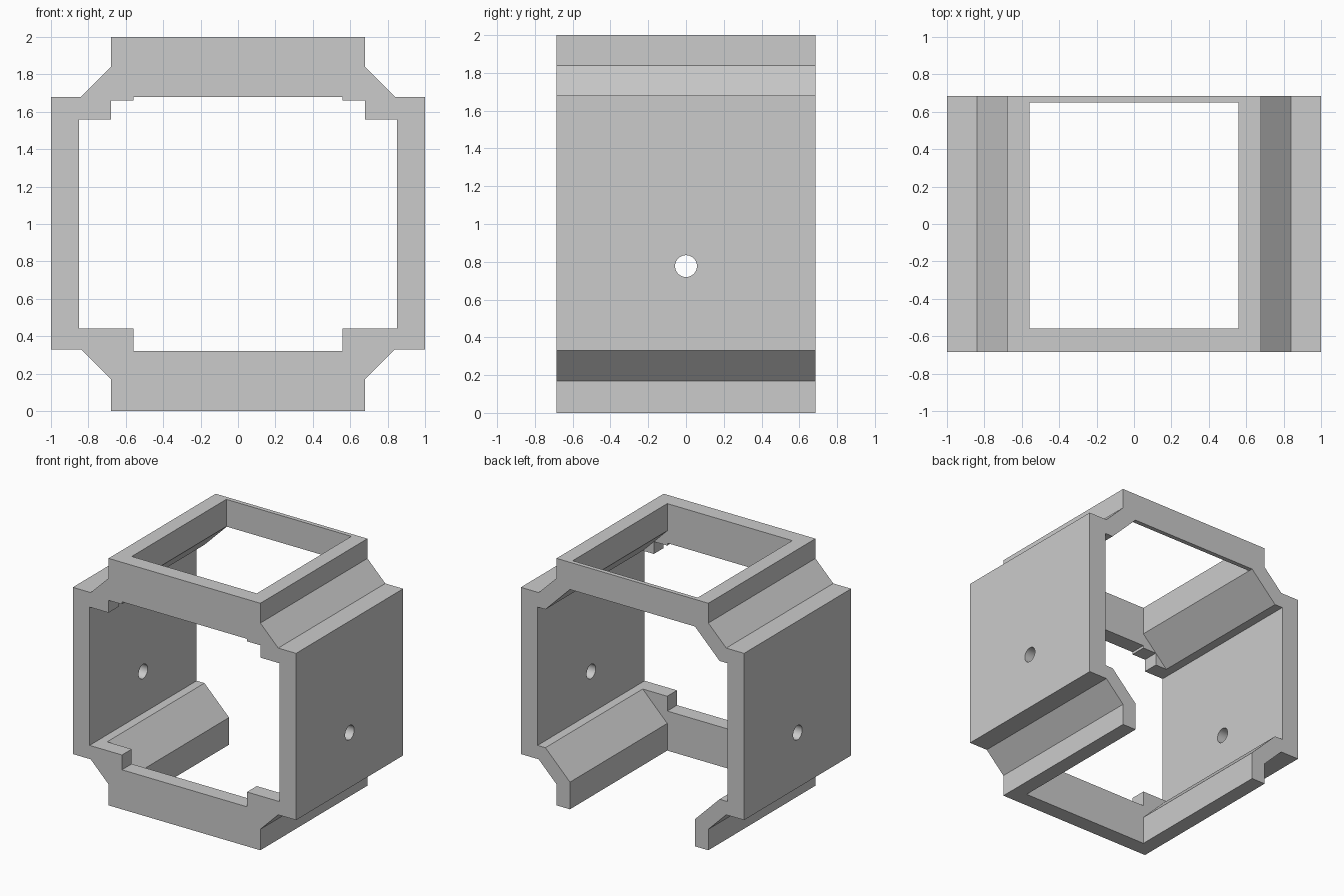
import bpy
import bmesh
import math

cube = bpy.data.objects.get("Cube")
if cube:
    bpy.data.objects.remove(cube, do_unlink=True)

DEPTH = 0.685     # half length along y
WALL = 0.85       # inner face of the side walls
BAR = 0.56        # half width of the top and bottom openings

grey = bpy.data.materials.new("plain grey")
grey.use_nodes = True
grey.diffuse_color = (0.6, 0.6, 0.6, 1)
grey.node_tree.nodes["Principled BSDF"].inputs["Base Color"].default_value = (0.6, 0.6, 0.6, 1)


def mirrored(half):
    """Close a right-hand half profile by mirroring it across x = 0."""
    return half + [(-x, z) for x, z in reversed(half)]


def prism(name, half, y0, y1):
    """Extrude a symmetric xz profile from y0 to y1."""
    bm = bmesh.new()
    face = bm.faces.new([bm.verts.new((x, y0, z)) for x, z in mirrored(half)])
    ext = bmesh.ops.extrude_face_region(bm, geom=[face])
    verts = [g for g in ext["geom"] if isinstance(g, bmesh.types.BMVert)]
    bmesh.ops.translate(bm, verts=verts, vec=(0, y1 - y0, 0))
    bmesh.ops.recalc_face_normals(bm, faces=bm.faces)
    mesh = bpy.data.meshes.new(name)
    bm.to_mesh(mesh)
    bm.free()
    mesh.materials.append(grey)
    obj = bpy.data.objects.new(name, mesh)
    bpy.context.collection.objects.link(obj)
    return obj


def cut(target, cutter):
    """Subtract the cutter and discard it."""
    cutter.hide_render = True
    mod = target.modifiers.new("cut", "BOOLEAN")
    mod.operation = "DIFFERENCE"
    mod.solver = "EXACT"
    mod.object = cutter
    bpy.context.view_layer.objects.active = target
    bpy.ops.object.modifier_apply(modifier=mod.name)
    bpy.data.objects.remove(cutter, do_unlink=True)


# Outer block with chamfered, stepped corners
body = prism("housing_frame", [
    (0.68, 0), (0.68, 0.17), (0.84, 0.33), (1, 0.33),
    (1, 1.68), (0.84, 1.68), (0.68, 1.84), (0.68, 2)], -DEPTH, DEPTH)

# Main cavity, open through the top and bottom
lower = [(BAR, -0.1), (BAR, 0.22), (0.78, 0.44), (WALL, 0.44)]
upper = [(WALL, 1.56), (0.78, 1.56), (BAR, 1.78)]
cut(body, prism("cavity_cutter", lower + upper + [(BAR, 2.1)], -0.56, 0.65))

# Back opening, leaving a thin bar across the top
cut(body, prism("back_cutter", lower + upper, 0.5, 0.8))

# Front opening with stepped corners
cut(body, prism("front_cutter", [
    (BAR, 0.32), (BAR, 0.44), (WALL, 0.44), (WALL, 1.56), (0.68, 1.56),
    (0.68, 1.66), (BAR, 1.66), (BAR, 1.68)], -0.8, -0.5))

# Round hole through both side walls
bpy.ops.mesh.primitive_cylinder_add(vertices=32, radius=0.058, depth=3,
                                    location=(0, 0, 0.777),
                                    rotation=(0, math.pi / 2, 0))
hole = bpy.context.object
hole.name = "side_hole_cutter"
hole.data.materials.append(grey)
cut(body, hole)

# Crisp edges with a smooth hole
bpy.ops.object.select_all(action="DESELECT")
body.select_set(True)
bpy.context.view_layer.objects.active = body
bpy.ops.object.shade_smooth_by_angle(angle=math.radians(30))
